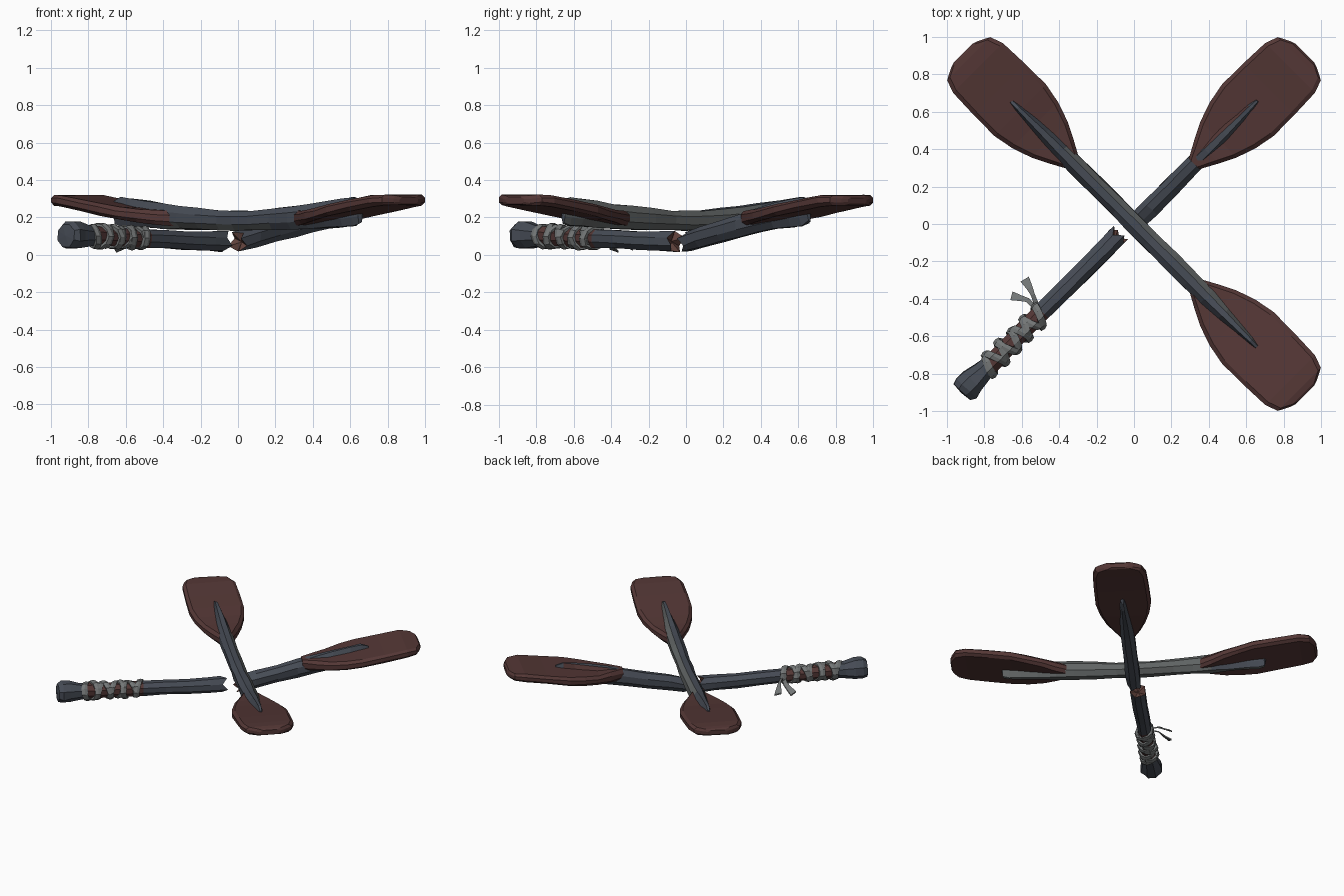
import bpy, bmesh, math, random
from mathutils import Vector, Matrix

if "Cube" in bpy.data.objects:
    bpy.data.objects.remove(bpy.data.objects["Cube"])

random.seed(4)

def material(name, col):
    m = bpy.data.materials.new(name)
    m.diffuse_color = (*col, 1)
    m.use_nodes = True
    m.node_tree.nodes["Principled BSDF"].inputs["Base Color"].default_value = m.diffuse_color
    return m

SLATE = material("slate wood", (0.062, 0.072, 0.092))
GREY = material("worn grey wood", (0.115, 0.125, 0.125))
RED = material("dull red paint", (0.088, 0.038, 0.036))
CLOTH = material("grey cloth", (0.17, 0.18, 0.18))
RAW = material("raw broken wood", (0.12, 0.055, 0.045))

# Every part is built along +x (length), y (width), z (up), then turned about z
def finish(name, bm, angle, mats, rule=None):
    bmesh.ops.recalc_face_normals(bm, faces=bm.faces[:])
    bm.normal_update()
    if rule:
        for f in bm.faces:
            f.material_index = rule(f.calc_center_median(), f.normal)
    bmesh.ops.transform(bm, matrix=Matrix.Rotation(math.radians(angle), 4, 'Z'), verts=bm.verts[:])
    me = bpy.data.meshes.new(name)
    bm.to_mesh(me)
    bm.free()
    for m in mats:
        me.materials.append(m)
    ob = bpy.data.objects.new(name, me)
    bpy.context.collection.objects.link(ob)
    return ob

def loft(rings, caps=(0, 0)):
    """Skin a list of rings; each end is a fan to a centre pushed along x."""
    bm = bmesh.new()
    vs = [[bm.verts.new(p) for p in r] for r in rings]
    n = len(vs[0])
    for a, b in zip(vs, vs[1:]):
        for i in range(n):
            j = (i + 1) % n
            bm.faces.new((a[i], a[j], b[j], b[i]))
    for ring, push in ((vs[0], caps[0]), (vs[-1], caps[1])):
        c = sum((v.co for v in ring), Vector()) / n
        mid = bm.verts.new(c + Vector((push, 0, 0)))
        for i in range(n):
            bm.faces.new((ring[i], ring[(i + 1) % n], mid))
    return bm

def oval(x, y, z, ry, rz, n=8, rough=0.004, ragged=0.0):
    """Roughly carved oval ring; ragged makes a splintered edge."""
    ring = []
    for i in range(n):
        a = 2 * math.pi * (i + 0.5) / n
        k = 1.04 + random.uniform(-rough, rough) / 0.05
        ring.append((x + (ragged * random.uniform(0.4, 1) * (-1) ** i if ragged else random.uniform(-rough, rough)),
                     y + ry * k * math.cos(a), z + rz * k * math.sin(a)))
    return ring

# Blades: (distance, half width, height, half thickness)
BLADE = [(0.455, 0.040, 0.195, 0.040), (0.55, 0.092, 0.200, 0.038), (0.64, 0.137, 0.208, 0.034),
         (0.75, 0.174, 0.222, 0.033), (0.86, 0.195, 0.240, 0.032), (1.02, 0.194, 0.266, 0.031),
         (1.18, 0.188, 0.290, 0.031), (1.25, 0.163, 0.292, 0.028), (1.28, 0.105, 0.290, 0.026),
         (1.292, 0.07, 0.289, 0.017)]

def blade(name, angle):
    rings = []
    for x, w, z, t in BLADE:
        e = min(0.022, w * 0.4)
        j = lambda: random.uniform(-0.003, 0.003)
        half = [(w - e, t), (w, t * 0.45), (w, -t * 0.45), (w - e, -t)]
        prof = half + [(-y, q) for y, q in reversed(half)]
        rings.append([(x, y, z + q + j()) for y, q in prof])
    finish(name, loft(rings), angle, [RED])

blade("blade_back_left", 135)
blade("blade_front_right", -45)
blade("blade_back_right", 45)

# Whole shaft lying on top, curving up and tapering onto both blades
def whole_ring(x):
    a = abs(x)
    t = min(a / 0.86, 1)
    ry = 0.052 if a < 0.5 else 0.052 - 0.034 * (a - 0.5) / 0.43
    rz = 0.054 + 0.026 * t ** 1.5 if a < 0.9 else 0.062
    return oval(x, 0, 0.183 + 0.047 * t ** 1.5, ry, rz)

stops = [0.12, 0.28, 0.42, 0.55, 0.68, 0.8, 0.88, 0.925]
xs = [-s for s in reversed(stops)] + [0] + stops
finish("whole_shaft", loft([whole_ring(x) for x in xs], (-0.01, 0.01)), -45, [SLATE, GREY],
       lambda c, n: int((n.y > 0.25 and n.z < 0.75 and c.x > -0.5) or n.z < -0.6))

# Broken shaft that carries the back right blade
part = [(0.12, 0.098, 0.052, 0.057), (0.28, 0.128, 0.051, 0.06), (0.42, 0.158, 0.051, 0.063),
        (0.55, 0.185, 0.047, 0.068), (0.68, 0.207, 0.04, 0.073), (0.8, 0.224, 0.028, 0.077),
        (0.88, 0.232, 0.022, 0.076), (0.93, 0.238, 0.014, 0.06)]
rings = [oval(0.0, 0, 0.068, 0.05, 0.054, ragged=0.028)]
rings += [oval(x, 0, z, ry, rz) for x, z, ry, rz in part]
finish("broken_blade_shaft", loft(rings, (0.03, 0.01)), 45, [SLATE, RED, RAW],
       lambda c, n: 2 if c.x < 0.025 else int(0.5 < c.x < 0.85 and n.y > 0.3 and n.z > 0))

# Broken handle with flared knob
part = [(0.2, 0.073, 0.054), (0.36, 0.077, 0.052), (0.52, 0.083, 0.05), (0.68, 0.088, 0.05),
        (0.88, 0.094, 0.05), (1.08, 0.1, 0.052), (1.13, 0.102, 0.058), (1.2, 0.104, 0.072),
        (1.255, 0.105, 0.078), (1.285, 0.105, 0.062)]
rings = [oval(0.095, -0.016, 0.071, 0.053, 0.055, ragged=0.028)]
rings += [oval(x, -0.014, z, r, r) for x, z, r in part]
finish("broken_handle", loft(rings, (0.03, 0.006)), 225, [SLATE, RED, RAW],
       lambda c, n: 2 if c.x < 0.12 else int(0.68 < c.x < 1.08))

# Cloth bands wound round the handle, tilted alternately
def band(name, x0, tilt, phase, hw, r, n=10):
    bm = bmesh.new()
    rows = []
    for i in range(n):
        a = 2 * math.pi * i / n
        x = x0 + tilt * math.cos(a + phase)
        k = random.uniform(-0.005, 0.005)
        z0 = 0.088 + 0.03 * (x0 - 0.68)
        rows.append([bm.verts.new((x + dx, -0.014 + (q + k) * math.cos(a), z0 + (q + k) * math.sin(a)))
                     for dx, q in ((-hw, 0.045), (-hw, r - 0.006), (0, r), (hw, r - 0.006), (hw, 0.045))])
    for a, b in zip(rows, rows[1:] + rows[:1]):
        for k in range(5):
            bm.faces.new((a[k], a[(k + 1) % 5], b[(k + 1) % 5], b[k]))
    finish(name, bm, 225, [CLOTH])

for i in range(9):
    band(f"cloth_band_{i + 1}", 0.71 + 0.046 * i, 0.026 * (-1) ** i, random.uniform(-0.7, 0.7),
         0.021, 0.066 + random.uniform(-0.003, 0.006))

# Loose cloth ends hanging from the knot: (x, y, z, half width)
def rag(name, path):
    bm = bmesh.new()
    rows = []
    for i, (x, y, z, w) in enumerate(path):
        a = Vector(path[max(i - 1, 0)][:2])
        b = Vector(path[min(i + 1, len(path) - 1)][:2])
        d = (b - a).normalized()
        rows.append([bm.verts.new((x - d.y * s * w, y + d.x * s * w, z + s * 0.008 + t))
                     for s, t in ((-1, -0.005), (1, -0.005), (1, 0.005), (-1, 0.005))])
    for a, b in zip(rows, rows[1:]):
        for k in range(4):
            bm.faces.new((a[k], a[(k + 1) % 4], b[(k + 1) % 4], b[k]))
    bm.faces.new(rows[0])
    bm.faces.new(rows[-1])
    finish(name, bm, 225, [CLOTH])

rag("cloth_end_long", [(0.68, -0.05, 0.09, 0.014), (0.65, -0.115, 0.085, 0.011),
                       (0.635, -0.155, 0.06, 0.017), (0.622, -0.205, 0.035, 0.026)])
rag("cloth_end_short", [(0.69, -0.05, 0.085, 0.014), (0.69, -0.115, 0.07, 0.012),
                        (0.71, -0.15, 0.045, 0.016), (0.735, -0.192, 0.025, 0.024)])
